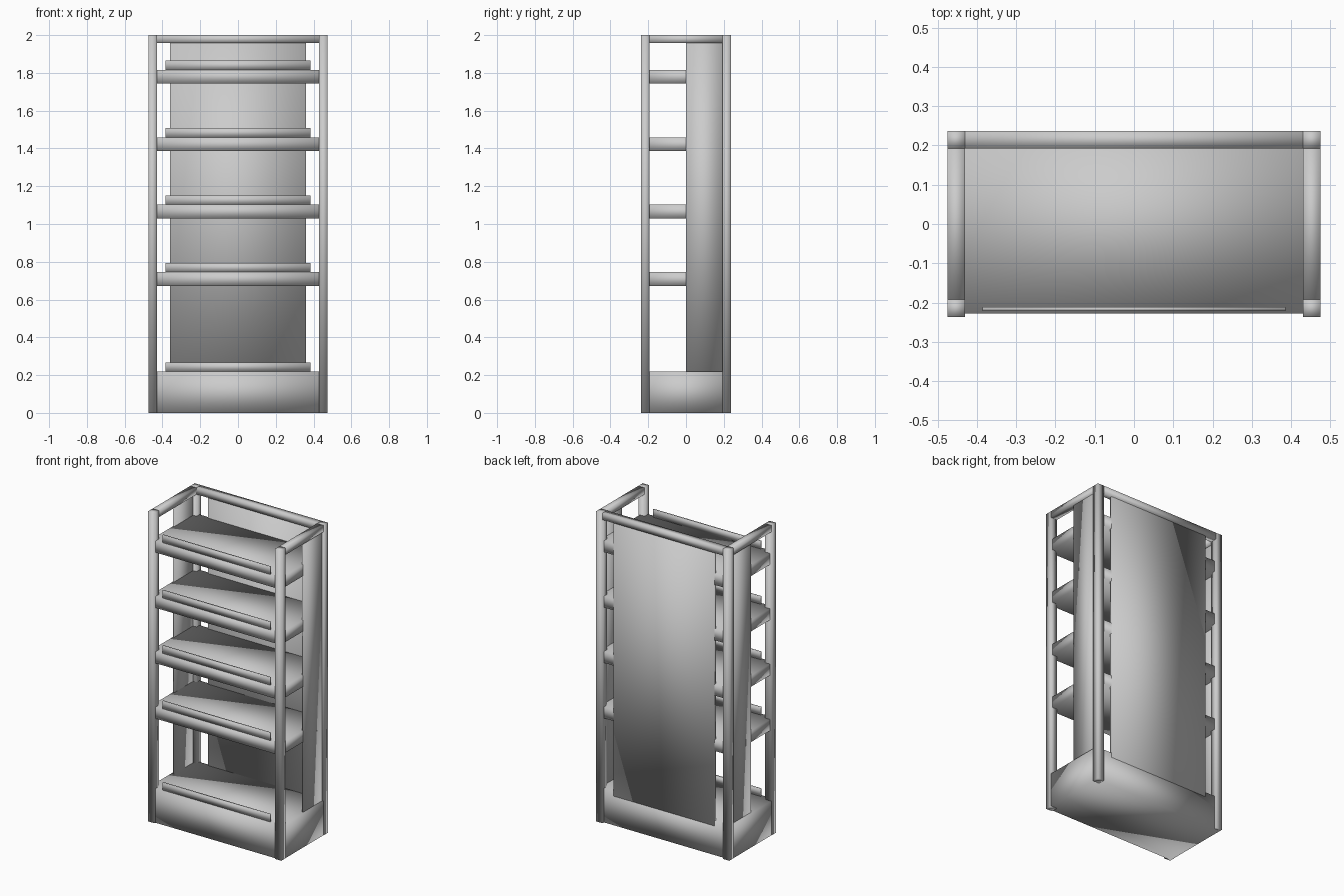
import bpy
import bmesh
from mathutils import Vector

if "Cube" in bpy.data.objects:
    bpy.data.objects.remove(bpy.data.objects["Cube"])


def box(name, x, y, z):
    """Softly shaded box spanning the (min, max) pairs x, y, z."""
    lo, hi = Vector((x[0], y[0], z[0])), Vector((x[1], y[1], z[1]))
    bm = bmesh.new()
    bmesh.ops.create_cube(bm, size=1)
    bmesh.ops.scale(bm, vec=hi - lo, verts=bm.verts)
    bmesh.ops.translate(bm, vec=(lo + hi) / 2, verts=bm.verts)
    for f in bm.faces:
        f.smooth = True
    mesh = bpy.data.meshes.new(name)
    bm.to_mesh(mesh)
    bm.free()
    ob = bpy.data.objects.new(name, mesh)
    bpy.context.collection.objects.link(ob)
    return ob


def span(a, b, side):
    """Interval a..b mirrored to the given side."""
    return tuple(sorted((a * side, b * side)))


W, D, T = 0.475, 0.237, 0.045   # half width, half depth, post thickness

# Posts, top side rails and half-depth side panels
for side, label in ((-1, "left"), (1, "right")):
    sx = span(W - T, W, side)
    box(f"{label}_front_post", sx, (-D, -D + T), (0, 2))
    box(f"{label}_back_post", sx, (D - T, D), (0, 2))
    box(f"{label}_top_rail", sx, (-D + T, D - T), (1.957, 2))
    box(f"{label}_side_panel", span(0.455, 0.465, side), (0, D - T), (0.21, 1.96))

# Back rail and back panel
box("back_top_rail", (-W + T, W - T), (D - T, D), (1.957, 2))
box("back_panel", (-0.36, 0.36), (0.21, 0.226), (0.19, 1.96))

# Plinth and shelves, each with a low retaining lip at the front
box("plinth", (-W + 0.001, W - 0.001), (-0.228, 0.222), (0, 0.22))
box("plinth_lip", (-0.385, 0.385), (-0.221, -0.211), (0.22, 0.268))
for i in range(4):
    top = 0.745 + i * 0.357
    box(f"shelf_{i + 1}", (-0.464, 0.464), (-0.228, 0.222), (top - 0.073, top))
    box(f"shelf_lip_{i + 1}", (-0.385, 0.385), (-0.221, -0.211), (top, top + 0.049))
